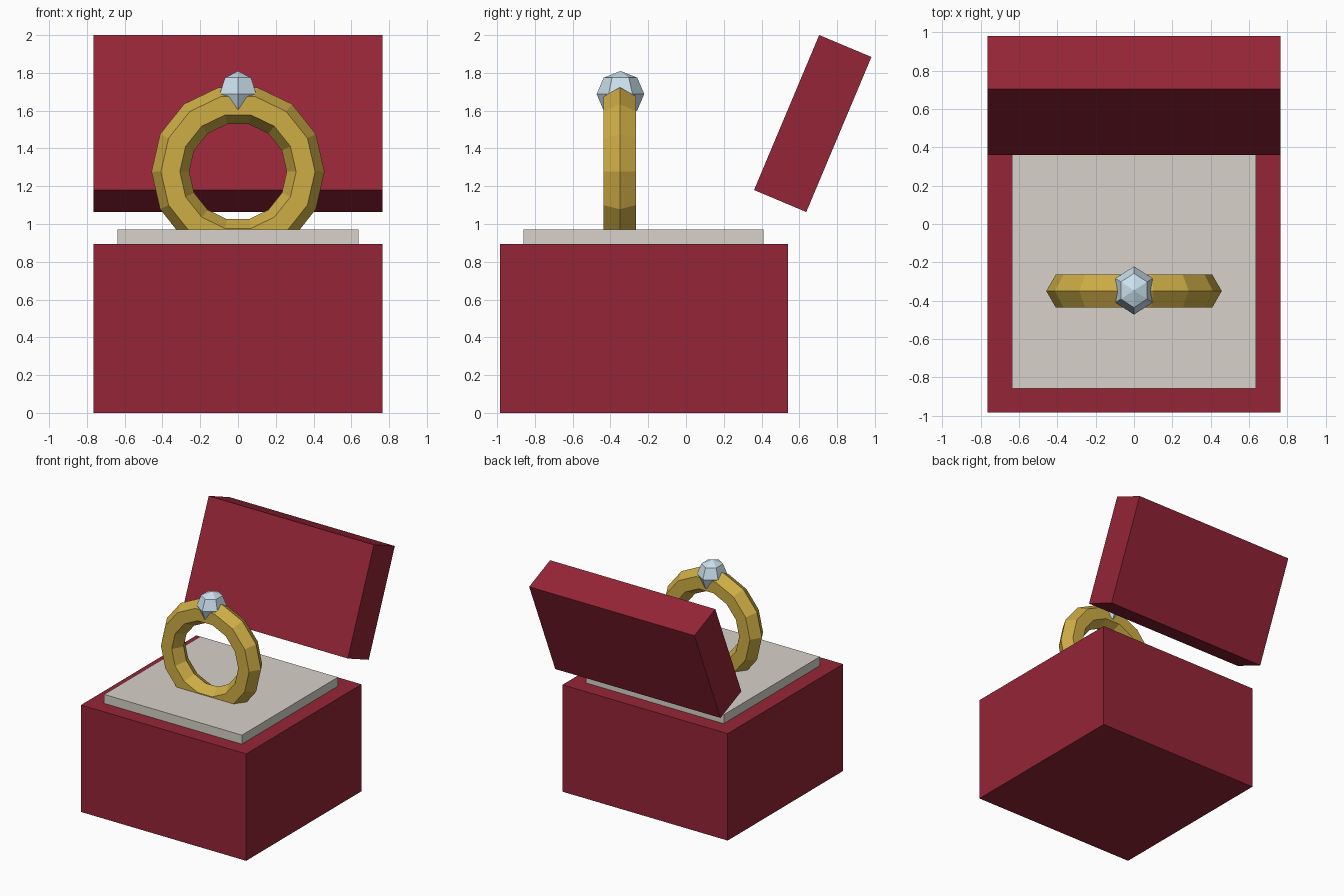
import bpy, bmesh
from math import pi, radians, cos, sin
from mathutils import Matrix

if "Cube" in bpy.data.objects:
    bpy.data.objects.remove(bpy.data.objects["Cube"])


def material(name, rgb):
    m = bpy.data.materials.new(name)
    m.diffuse_color = (*rgb, 1)
    m.use_nodes = True
    m.node_tree.nodes["Principled BSDF"].inputs["Base Color"].default_value = m.diffuse_color
    return m


red = material("red_velvet", (0.30, 0.018, 0.038))
cream = material("cream_satin", (0.68, 0.64, 0.58))
gold = material("gold", (0.62, 0.42, 0.06))
ice = material("pale_gem", (0.60, 0.75, 0.85))


def add_object(name, bm, mat):
    bmesh.ops.recalc_face_normals(bm, faces=bm.faces)
    mesh = bpy.data.meshes.new(name)
    bm.to_mesh(mesh)
    bm.free()
    mesh.materials.append(mat)
    ob = bpy.data.objects.new(name, mesh)
    bpy.context.collection.objects.link(ob)
    return ob


def box(name, size, centre, mat, tilt=0):
    bm = bmesh.new()
    bmesh.ops.create_cube(bm, size=1, matrix=Matrix.Diagonal((*size, 1)))
    ob = add_object(name, bm, mat)
    ob.location = centre
    ob.rotation_euler.x = tilt
    return ob


# Box, cushion and the open lid leaning back
box("box_base", (1.53, 1.525, 0.895), (0, -0.222, 0.4475), red)
box("cushion", (1.275, 1.27, 0.15), (0, -0.224, 0.895), cream)
box("lid", (1.53, 0.30, 0.89), (0, 0.671, 1.532), red, radians(-22.8))

# Ring band: hexagonal section swept in 14 steps, standing upright
STEPS, SIDES, MAJOR, MINOR = 14, 6, 0.358, 0.10
bm = bmesh.new()
loops = []
for i in range(STEPS):
    a = 2 * pi * i / STEPS
    loop = []
    for j in range(SIDES):
        b = 2 * pi * j / SIDES
        r = MAJOR + MINOR * cos(b)
        loop.append(bm.verts.new((r * cos(a), MINOR * sin(b), r * sin(a))))
    loops.append(loop)
for i in range(STEPS):
    p, q = loops[i], loops[(i + 1) % STEPS]
    for j in range(SIDES):
        k = (j + 1) % SIDES
        bm.faces.new((p[j], p[k], q[k], q[j]))
add_object("ring_band", bm, gold).location = (0, -0.35, 1.277)

# Faceted gem: six-sided, four-ring sphere
bm = bmesh.new()
bmesh.ops.create_uvsphere(bm, u_segments=6, v_segments=4, radius=1)
gem = add_object("gem", bm, ice)
gem.scale = (0.112, 0.126, 0.122)
gem.location = (0, -0.347, 1.688)
